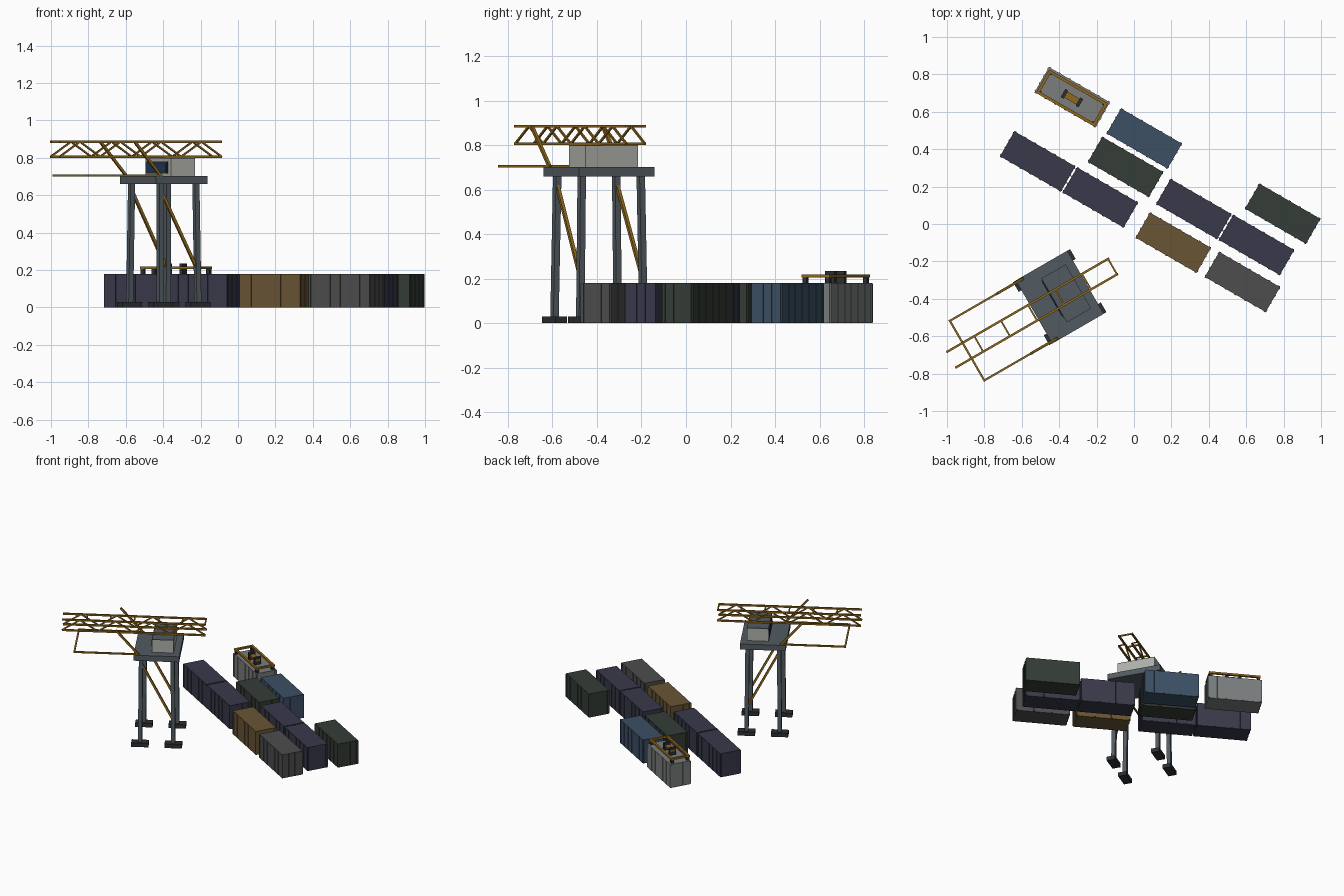
import bpy, bmesh
from math import radians
from mathutils import Matrix, Vector

if "Cube" in bpy.data.objects:
    bpy.data.objects.remove(bpy.data.objects["Cube"])


def material(name, rgb):
    m = bpy.data.materials.new(name)
    m.diffuse_color = (*rgb, 1)
    m.use_nodes = True
    m.node_tree.nodes["Principled BSDF"].inputs["Base Color"].default_value = m.diffuse_color
    return m


PURPLE = material("dark_purple", (.04, .04, .07))
TAN = material("tan", (.14, .09, .035))
GREY = material("mid_grey", (.075, .075, .075))
GREEN = material("dark_green", (.035, .046, .037))
BLUE = material("blue", (.045, .08, .13))
LIGHT = material("light_grey", (.2, .21, .21))
GOLD = material("ochre", (.28, .14, .012))
SLATE = material("slate", (.085, .105, .12))
CABIN = material("cabin_grey", (.42, .43, .40))
GLASS = material("glass", (.015, .04, .11))
BLACK = material("dark_steel", (.025, .028, .033))


def box(bm, size, loc):
    m = Matrix.Translation(loc) @ Matrix.Diagonal((*size, 1))
    bmesh.ops.create_cube(bm, size=1, matrix=m)


def beam(bm, a, b, w):
    # square bar between two points
    a, b = Vector(a), Vector(b)
    d = b - a
    z = d.normalized()
    up = Vector((0, 0, 1)) if abs(z.z) < .98 else Vector((0, 1, 0))
    x = up.cross(z).normalized()
    y = z.cross(x)
    rot = Matrix((x, y, z)).transposed().to_4x4()
    m = Matrix.Translation((a + b) / 2) @ rot @ Matrix.Diagonal((w, w, d.length, 1))
    bmesh.ops.create_cube(bm, size=1, matrix=m)


def finish(name, bm, mat, loc, angle):
    me = bpy.data.meshes.new(name)
    bm.to_mesh(me)
    bm.free()
    me.materials.append(mat)
    ob = bpy.data.objects.new(name, me)
    ob.location = (*loc, 0)
    ob.rotation_euler.z = radians(angle)
    bpy.context.collection.objects.link(ob)


# shipping containers with ribbed walls
L, W, H = .382, .16, .18
CONTAINERS = [(-.515, .335, PURPLE), (-.18, .142, PURPLE), (.21, -.10, TAN),
              (.58, -.31, GREY), (-.045, .305, GREEN), (.32, .08, PURPLE),
              (.655, -.112, PURPLE), (.055, .457, BLUE), (.795, .055, GREEN),
              (-.33, .678, LIGHT)]
for n, (x, y, mat) in enumerate(CONTAINERS):
    bm = bmesh.new()
    box(bm, (L - .006, W - .006, H), (0, 0, H / 2))
    for i in range(7):
        for s in (-1, 1):
            box(bm, (.012, .006, H - .006), ((i - 3) * .0605, s * (W / 2 - .003), H / 2))
    for i in range(4):
        for s in (-1, 1):
            box(bm, (.006, .01, H - .006), (s * (L / 2 - .003), (i - 1.5) * .045, H / 2))
    finish(f"container_{n + 1}", bm, mat, (x, y), -30)

# lifting spreader resting on the last container
SP = (-.332, .673)
bm = bmesh.new()
for s in (-1, 1):
    box(bm, (.362, .016, .014), (0, s * .064, .212))
    box(bm, (.016, .128, .014), (s * .173, 0, .212))
box(bm, (.11, .036, .014), (0, 0, .213))
finish("spreader_frame", bm, GOLD, SP, -30)
bm = bmesh.new()
for s in (-1, 1):
    for t in (-1, 1):
        box(bm, (.02, .02, .028), (s * .168, t * .06, .192))
    box(bm, (.018, .05, .055), (s * .046, 0, .2075))
finish("spreader_locks", bm, BLACK, SP, -30)

# crane: local x runs along the boom
CR = (-.397, -.391)


def crane_part(name, mat, boxes=(), beams=()):
    bm = bmesh.new()
    for size, loc in boxes:
        box(bm, size, loc)
    for a, b, w in beams:
        beam(bm, a, b, w)
    finish(name, bm, mat, CR, 30)


corners = [(s, t) for s in (-1, 1) for t in (-1, 1)]
crane_part("crane_feet", BLACK, [((.12, .06, .03), (s * .116, t * .164, .015)) for s, t in corners])
crane_part("crane_legs", SLATE, beams=[((s * .116, t * .164, .02), (s * .11, t * .153, .67), .028)
                                       for s, t in corners])
crane_part("leg_braces", GOLD, beams=[((-.11, t * .155, .63), (.115, t * .161, .20), .015)
                                      for t in (-1, 1)])
crane_part("crane_platform", SLATE, [((.318, .39, .042), (0, 0, .681))])

# machinery house with roof and front window
crane_part("crane_house", CABIN, [((.15, .272, .096), (.04, 0, .748))])
crane_part("house_roof", SLATE, [((.15, .272, .006), (.04, 0, .797))])
crane_part("window_frame", BLACK, [((.006, .232, .062), (-.036, .012, .748))])
crane_part("house_window", GLASS, [((.006, .21, .045), (-.039, .012, .748))])

# boom: four chords, zigzag lacing and cross ties
X0, X1, ZL, ZH, PANELS = -.67, .33, .806, .886, 8
step = (X1 - X0) / PANELS
bars = []
for t in (-.048, .048):
    for z in (ZL, ZH):
        bars.append(((X0, t, z), (X1, t, z), .012))
    for i in range(PANELS):
        za, zb = (ZL, ZH) if i % 2 == 0 else (ZH, ZL)
        bars.append(((X0 + i * step, t, za), (X0 + (i + 1) * step, t, zb), .009))
for x in (-.50, -.335, -.168, 0, .165, .326):
    bars.append(((x, -.048, ZH), (x, .048, ZH), .009))
crane_part("boom_truss", GOLD, beams=bars)

# lower outrigger frame and its slanted stays
frame = [((-.572, -.19, .705), (-.572, .19, .705), .011)]
stays = []
for t in (-.184, .184):
    frame.append(((-.575, t, .705), (-.12, t, .705), .011))
    stays.append(((-.122, t, .70), (-.282, t, .882), .014))
crane_part("outrigger_frame", GOLD, beams=frame)
crane_part("outrigger_stays", GOLD, beams=stays)
